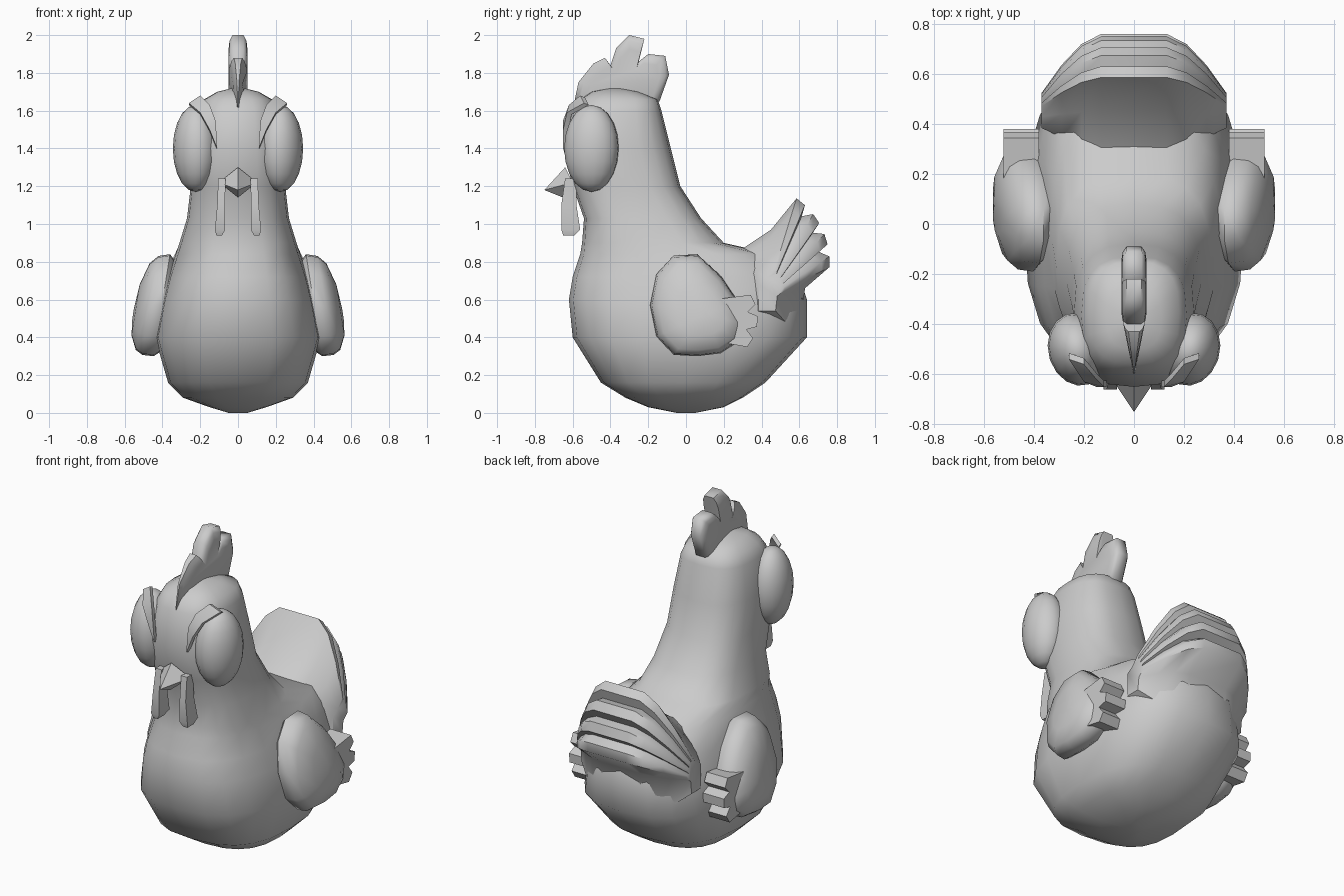
import bpy, bmesh, math
from mathutils import Vector

cube = bpy.data.objects.get("Cube")
if cube:
    bpy.data.objects.remove(cube)

grey = bpy.data.materials.new("light grey")
grey.use_nodes = True
grey.diffuse_color = (0.6, 0.6, 0.6, 1)
grey.node_tree.nodes["Principled BSDF"].inputs["Base Color"].default_value = grey.diffuse_color


def finish(name, bm, angle):
    """Turn the bmesh into a smooth shaded object that keeps its sharp edges."""
    bmesh.ops.recalc_face_normals(bm, faces=bm.faces)
    for face in bm.faces:
        face.smooth = True
    mesh = bpy.data.meshes.new(name)
    bm.to_mesh(mesh)
    bm.free()
    mesh.set_sharp_from_angle(angle=math.radians(angle))
    mesh.materials.append(grey)
    bpy.context.collection.objects.link(bpy.data.objects.new(name, mesh))


def loft(name, rings, angle=45):
    """Skin a list of closed rings and cap both ends."""
    bm = bmesh.new()
    rows = [[bm.verts.new(point) for point in ring] for ring in rings]
    for low, high in zip(rows, rows[1:]):
        for i in range(len(low)):
            bm.faces.new((low[i - 1], low[i], high[i], high[i - 1]))
    bm.faces.new(rows[0])
    bm.faces.new(rows[-1])
    finish(name, bm, angle)


def scaled(outline, pivot, factor):
    pivot = Vector(pivot)
    return [pivot + (Vector(point) - pivot) * factor for point in outline]


def mirrored_slices(slices):
    """Extend (x, size) slices from the left side to the right side."""
    return [(-x, size) for x, size in slices] + slices[::-1]


def polar(centre, radius, degrees):
    angle = math.radians(degrees)
    return Vector(centre) + radius * Vector((math.cos(angle), math.sin(angle)))


def fan(centre, radius, angles, half, notch):
    """Side outline of blunt feathers with notches between them."""
    points = []
    for i, angle in enumerate(angles):
        if i:
            points.append(polar(centre, notch * radius, (angle + angles[i - 1]) / 2))
        points += [polar(centre, radius, angle + half), polar(centre, radius, angle - half)]
    return points


def both_sides(name, build):
    build("left_" + name, 1)
    build("right_" + name, -1)


# Body, neck and head: height, front, back, half width of each rounded section
sections = [
    (0, -0.05, 0.05, 0.05), (0.03, -0.2, 0.2, 0.15), (0.08, -0.32, 0.3, 0.29),
    (0.16, -0.45, 0.42, 0.37), (0.4, -0.6, 0.64, 0.44), (0.6, -0.62, 0.64, 0.4),
    (0.72, -0.6, 0.6, 0.37), (0.84, -0.56, 0.47, 0.33), (0.9, -0.55, 0.2, 0.31),
    (1.03, -0.54, 0.08, 0.27), (1.2, -0.6, -0.03, 0.25), (1.4, -0.65, -0.08, 0.24),
    (1.6, -0.6, -0.13, 0.21), (1.66, -0.56, -0.15, 0.18), (1.7, -0.5, -0.25, 0.11),
    (1.72, -0.4, -0.35, 0.03)]


def rounded(value):
    return math.copysign(abs(value) ** 0.75, value)


def body_ring(height, front, back, width, count=20):
    turns = [math.tau * i / count for i in range(count)]
    middle, depth = (front + back) / 2, (back - front) / 2
    return [(width * rounded(math.cos(t)), middle + depth * rounded(math.sin(t)), height)
            for t in turns]


loft("body", [body_ring(*section) for section in sections], 60)

# Tail: four blunt feathers in side outline, sloping down into the body on both sides
tail = [(0.3, 0.4), (0.3, 0.87), (0.45, 0.97)]
tail += fan((0.35, 0.8), 0.41, (51, 34, 17, 0), 4, 0.87)
tail += [(0.63, 0.66), (0.6, 0.4)]
tail_slices = mirrored_slices([(0.37, 0.3), (0.29, 0.63), (0.21, 0.88), (0.13, 1)])
loft("tail", [[(x, *p) for p in scaled(tail, (0.42, 0.6), size)] for x, size in tail_slices], 50)

# Comb: three lobes, rounded over the edge and pinched to a point at the front
comb = [(-0.6, 1.6), (-0.57, 1.75), (-0.49, 1.85), (-0.43, 1.88), (-0.4, 1.84), (-0.37, 1.93),
        (-0.3, 2), (-0.22, 1.98), (-0.25, 1.86), (-0.2, 1.9), (-0.11, 1.89), (-0.09, 1.79),
        (-0.14, 1.65), (-0.38, 1.6)]


def comb_slice(x, size):
    return [(x * min(1, 0.05 + (y + 0.6) * 4), y, z) for y, z in scaled(comb, (-0.3, 1.7), size)]


comb_slices = mirrored_slices([(0.05, 0.75), (0.045, 0.9), (0.03, 1)])
loft("comb", [comb_slice(*s) for s in comb_slices], 60)

# Beak: short four-sided point
bm = bmesh.new()
for corner in ((0, -0.75, 1.18), (0, -0.64, 1.3), (0.1, -0.6, 1.22), (-0.1, -0.6, 1.22), (0, -0.65, 1.14)):
    bm.verts.new(corner)
bmesh.ops.convex_hull(bm, input=bm.verts)
finish("beak", bm, 30)


# Wattles: flat strips hanging from the beak corners, wider towards the end
def wattle(name, side):
    rings = []
    for height, x, y, wide, deep in ((1.24, 0.085, -0.61, 0.02, 0.03), (1.1, 0.09, -0.62, 0.02, 0.04),
                                     (0.97, 0.095, -0.61, 0.027, 0.05), (0.94, 0.1, -0.62, 0.015, 0.03)):
        corners = ((-1, -1), (1, -1), (1, 1), (-1, 1))
        rings.append([(side * (x + a * wide), y + b * deep, height) for a, b in corners])
    loft(name, rings)


both_sides("wattle", wattle)


# Eyes: bulging ovals, turned slightly outwards
def eye(name, side):
    bm = bmesh.new()
    bmesh.ops.create_uvsphere(bm, u_segments=16, v_segments=10, radius=1)
    for vert in bm.verts:
        x, y, z = vert.co
        vert.co = (side * (0.225 + 0.12 * x), -0.5 + 0.145 * y + 0.015 * x, 1.4 + 0.23 * z)
    finish(name, bm, 60)


both_sides("eye", eye)


# Brows: thin bands curving up over the eyes, widening to an outer tip
def brow(name, side):
    upper = [(0.11, -0.65, 1.43), (0.12, -0.65, 1.55), (0.15, -0.62, 1.63), (0.2, -0.56, 1.68)]
    lower = [(0.11, -0.65, 1.4), (0.15, -0.65, 1.5), (0.2, -0.63, 1.59), (0.26, -0.54, 1.64)]
    behind = Vector((0, 0.025, -0.01))
    rings = []
    for top, bottom in zip(upper, lower):
        ring = [Vector(top), Vector(bottom), Vector(bottom) + behind, Vector(top) + behind]
        rings.append([(side * x, y, z) for x, y, z in ring])
    loft(name, rings)


both_sides("brow", brow)


# Wings: domed drops leaning outwards and drooping to three blunt feathers behind
def pad_point(turn):
    across, up = math.cos(turn), math.sin(turn)
    return 0.06 + 0.25 * across, 0.57 + 0.27 * up * (1 - across / 4) - 0.1 * max(0, across)


pad = [pad_point(math.tau * i / 12) for i in range(12)]
feathers = [(0.15, 0.38)] + fan((0.15, 0.5), 0.23, (-34, -4, 26), -7, 0.78) + [(0.15, 0.6)]


def wing(name, side):
    rings = []
    for size, out in ((0.8, -0.06), (1, 0), (0.97, 0.06), (0.85, 0.1), (0.5, 0.135), (0.1, 0.145)):
        rings.append([(side * (0.36 + (0.84 - z) * 0.16 + out), y, z)
                      for y, z in scaled(pad, (0.1, 0.52), size)])
    loft(name, rings, 50)
    loft(name + "_feathers", [[(side * x, *p) for p in feathers] for x in (0.38, 0.52)])


both_sides("wing", wing)
